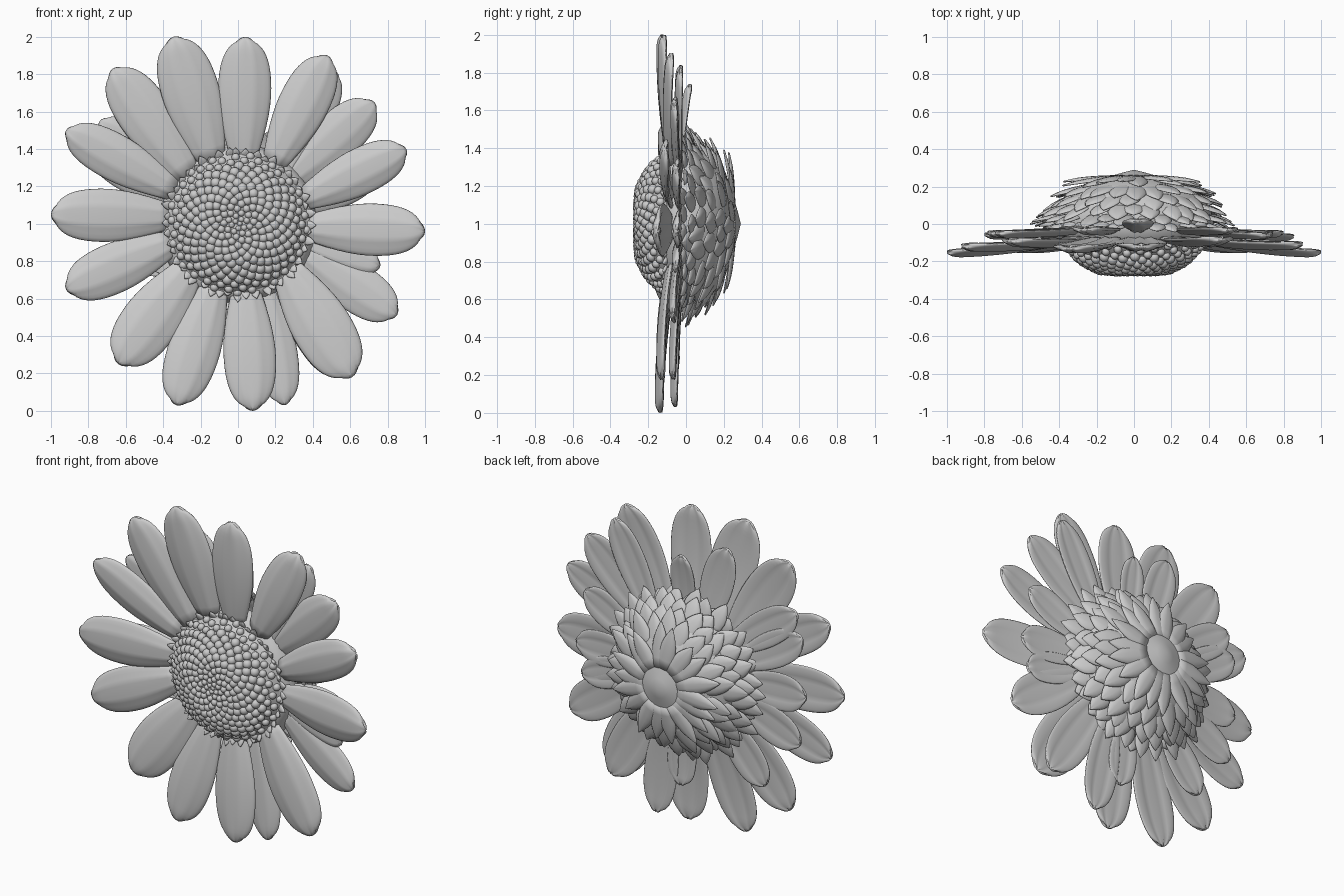
import bpy, bmesh, random
from math import sin, cos, pi, radians
from mathutils import Vector, Matrix

if "Cube" in bpy.data.objects:
    bpy.data.objects.remove(bpy.data.objects["Cube"])

random.seed(4)
Y = Vector((0, 1, 0))


def finish(bm, name):
    bmesh.ops.recalc_face_normals(bm, faces=bm.faces)
    for f in bm.faces:
        f.smooth = True
    me = bpy.data.meshes.new(name)
    bm.to_mesh(me)
    bm.free()
    ob = bpy.data.objects.new(name, me)
    bpy.context.collection.objects.link(ob)
    return ob


def polar(r, a, y):
    return Vector((r * cos(a), y, 1 + r * sin(a)))


def blade(bm, p0, p1, width, thick, bow=0.0, sag=0.0, pointed=False, nu=18, nv=24):
    """Closed leaf-shaped solid from p0 to p1, with grooves and a notched tip."""
    axis = p1 - p0
    length = axis.length
    d = axis.normalized()
    s = d.cross(Y).normalized()
    n = s.cross(d)
    rings = []
    for i in range(nu):
        u = 1 - (1 - i / nu) ** 1.8
        if pointed:
            w = 0.8 + 0.2 * sin(pi * min(u / 0.4, 1) / 2)
            w *= 1 - max(0, (u - 0.4) / 0.6) ** 1.8
        else:
            w = 0.48 + 0.52 * sin(pi * min(u / 0.58, 1) / 2)
            w *= (1 - max(0, (u - 0.5) / 0.5) ** 2.9) ** 0.5
        t = thick / 2 * min(1, 0.35 + w)
        ring = []
        for j in range(nv):
            phi = 2 * pi * j / nv
            c, q = cos(phi), sin(phi)
            groove = 0.14 * thick * cos(3 * pi * c) * (1 - c * c)
            notch = 0 if pointed else -0.016 * u ** 8 * (0.5 - 0.5 * cos(3 * pi * c))
            h = t * q + groove + bow * w * (c * c - 0.4) + sag * sin(pi * u)
            ring.append(bm.verts.new(p0 + d * (u * length + notch) + s * (c * w * width / 2) + n * h))
        rings.append(ring)
    tip = bm.verts.new(p1)
    for a, b in zip(rings, rings[1:]):
        for j in range(nv):
            k = (j + 1) % nv
            bm.faces.new((a[j], a[k], b[k], b[j]))
    for j in range(nv):
        bm.faces.new((rings[-1][j], rings[-1][(j + 1) % nv], tip))
    bm.faces.new(rings[0])


def lathe(name, profile, seg=64):
    bm = bmesh.new()
    vs = [bm.verts.new((r, y, 1)) for r, y in profile]
    es = [bm.edges.new(e) for e in zip(vs, vs[1:])]
    bmesh.ops.spin(bm, geom=vs + es, cent=(0, 0, 1), axis=(0, 1, 0), angle=2 * pi, steps=seg)
    bmesh.ops.remove_doubles(bm, verts=bm.verts, dist=0.0005)
    return finish(bm, name)


# Front petals: base x, z, tip x, z, tip y, width
front = [(.03, 1.34, .04, 2.0, -.12, .285), (-.14, 1.34, -.345, 2.0, -.13, .31),
         (-.27, 1.26, -.67, 1.83, -.09, .29), (-.34, 1.18, -.92, 1.50, -.12, .25),
         (-.36, 1.04, -1.0, 1.05, -.155, .285), (-.35, .90, -.92, .65, -.14, .27),
         (-.25, .77, -.64, .25, -.13, .31), (-.12, .68, -.33, .03, -.14, .28),
         (.04, .68, .08, 0.0, -.14, .28), (.25, .77, .61, .18, -.13, .32),
         (.36, .98, 1.0, .96, -.155, .28), (.35, 1.13, .90, 1.40, -.11, .25),
         (.19, 1.32, .48, 1.90, -.08, .27)]
bm = bmesh.new()
for x0, z0, x1, z1, y, w in front:
    blade(bm, Vector((x0, -.08, z0)), Vector((x1, y, z1)), w, .04, bow=.02, sag=-.012)
finish(bm, "front_petals")

# Back petals, mostly hidden behind the front ones
back = [(.14, .68, .25, .03, -.06, .23), (.35, .85, .85, .51, -.07, .26),
        (.28, 1.24, .73, 1.65, -.06, .26), (-.28, 1.22, -.74, 1.55, -.05, .22),
        (.24, 1.26, .52, 1.82, -.03, .22), (.22, .76, .57, .18, -.07, .26),
        (.35, .90, .76, .77, -.05, .20), (.36, 1.10, .74, 1.30, -.05, .22),
        (.02, 1.34, .02, 1.74, .02, .17), (-.12, 1.33, -.27, 1.84, -.03, .22),
        (-.35, 1.14, -.78, 1.40, -.05, .22), (-.36, 1.02, -.80, 1.03, -.06, .24),
        (-.34, .91, -.76, .72, -.06, .24), (-.24, .77, -.52, .40, -.05, .24),
        (.03, .67, .07, .25, -.05, .2), (.36, .98, .80, .96, -.05, .22)]
bm = bmesh.new()
for x0, z0, x1, z1, y, w in back:
    blade(bm, Vector((x0, -.03, z0)), Vector((x1, y, z1)), w, .034, bow=.018, sag=-.005)
finish(bm, "back_petals")

# Flower head core and smooth stem-side cone
lathe("calyx_cone", [(0, .29), (.06, .275), (.14, .252), (.27, .21), (.36, .15),
                     (.41, .08), (.43, 0), (.41, -.07), (.37, -.11), (0, -.11)])

# Overlapping bracts in rings: count, base r, y, tip r, y, width
bm = bmesh.new()
for row, (n, r0, y0, r1, y1, w) in enumerate([
        (18, .12, .25, .385, .212, .11), (22, .24, .205, .44, .145, .12),
        (24, .32, .155, .475, .085, .12), (26, .37, .10, .51, .03, .12),
        (26, .39, .045, .545, -.005, .11), (26, .40, 0, .50, -.03, .10)]):
    for i in range(n):
        a = 2 * pi * (i + .5 * row + random.uniform(-.25, .25)) / n
        k = random.uniform(-.03, .02)
        twist = random.uniform(-.06, .06)
        blade(bm, polar(r0, a, y0), polar(r1 + k, a + twist, y1 + random.uniform(-.02, .02)),
              w, .018, bow=-.012, sag=.004, pointed=True, nu=8, nv=14)
finish(bm, "calyx_bracts")

# Seed disc dome
R = .37
dome = [(0, -.262), (.1, -.261), (.19, -.246), (.265, -.208), (.32, -.165), (.355, -.125), (.38, -.09)]
lathe("seed_disc", dome)


def dome_y(r):
    for (ra, ya), (rb, yb) in zip(dome, dome[1:]):
        if r <= rb:
            return ya + (yb - ya) * (r - ra) / (rb - ra)
    return dome[-1][1]


# Florets in a sunflower spiral, smaller toward the middle and the rim
bm = bmesh.new()
N = 270
for i in range(N):
    f = (i + .5) / N
    r = R * f ** .58
    a = i * radians(137.508)
    slope = (dome_y(min(r + .01, R)) - dome_y(max(r - .01, 0))) / .02
    normal = Vector((slope * cos(a), -1, slope * sin(a))).normalized()
    size = .013 + .015 * min(1, r / .18)
    if r > .31:
        size *= .82
    m = (Matrix.Translation(polar(r, a, dome_y(r)))
         @ normal.to_track_quat('Z', 'Y').to_matrix().to_4x4()
         @ Matrix.Diagonal((size, size, size * .95, 1)))
    bmesh.ops.create_icosphere(bm, subdivisions=2, radius=1, matrix=m)
finish(bm, "disc_florets")

# Small pointed frill around the disc
bm = bmesh.new()
for i in range(48):
    a = 2 * pi * (i + random.uniform(-.25, .25)) / 48
    blade(bm, polar(.35, a, -.09), polar(.405 + random.uniform(-.02, .02), a, -.125),
          .05, .02, pointed=True, nu=6, nv=8)
finish(bm, "disc_frill")
